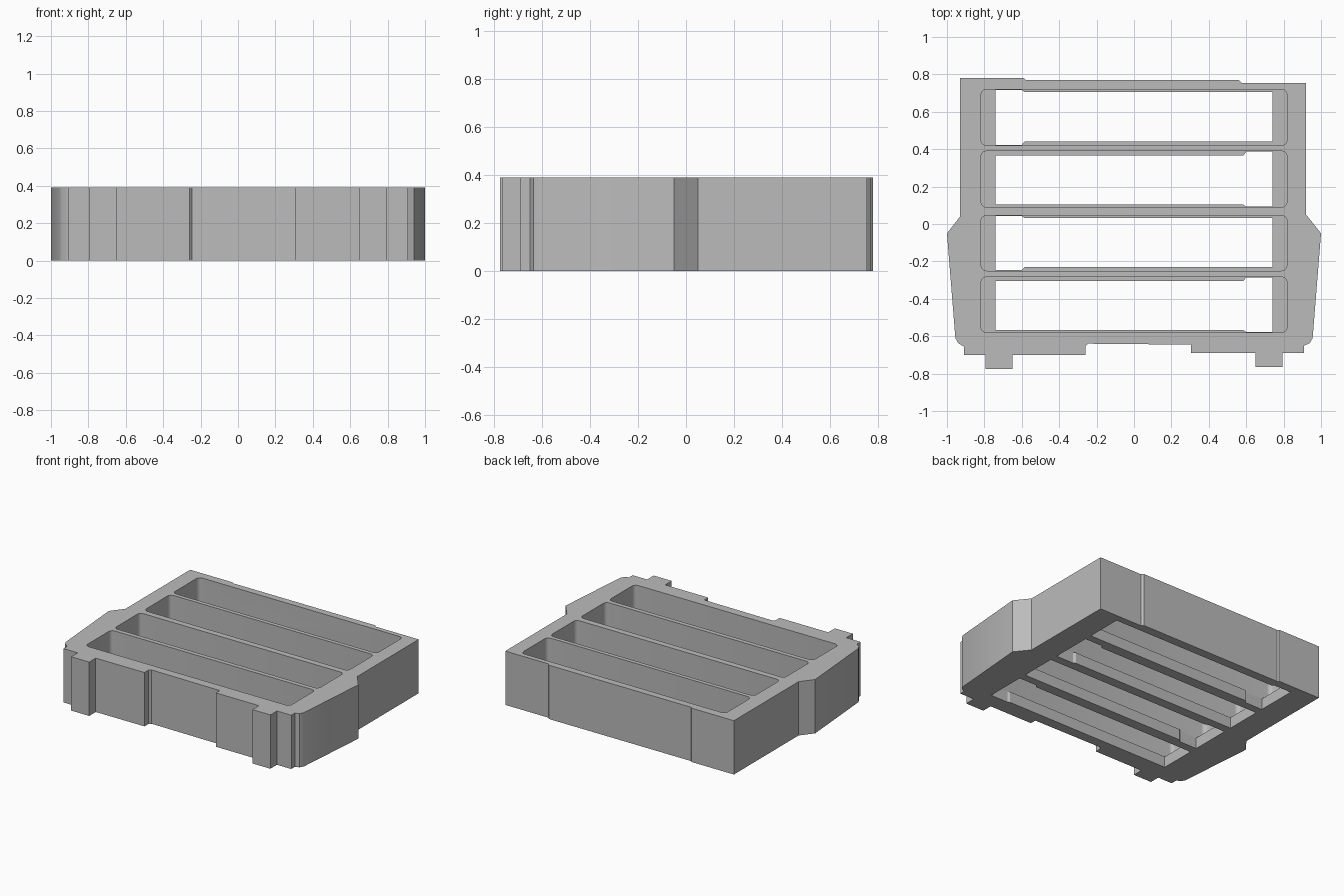
import bpy, bmesh, math

default = bpy.data.objects.get("Cube")
if default:
    bpy.data.objects.remove(default, do_unlink=True)

HEIGHT = 0.39
FLOOR = 0.08      # thickness of the ledge at the bottom of each slot

grey = bpy.data.materials.new("light grey")
grey.use_nodes = True
COLOUR = (0.5, 0.5, 0.5, 1)
grey.diffuse_color = COLOUR
grey.node_tree.nodes["Principled BSDF"].inputs["Base Color"].default_value = COLOUR


def prism(name, points, bottom, top):
    """Extrude a flat outline between two heights."""
    mesh = bpy.data.meshes.new(name)
    bm = bmesh.new()
    face = bm.faces.new([bm.verts.new((x, y, bottom)) for x, y in points])
    grown = bmesh.ops.extrude_face_region(bm, geom=[face])["geom"]
    verts = [g for g in grown if isinstance(g, bmesh.types.BMVert)]
    bmesh.ops.translate(bm, vec=(0, 0, top - bottom), verts=verts)
    bmesh.ops.recalc_face_normals(bm, faces=bm.faces)
    bm.to_mesh(mesh)
    bm.free()
    mesh.materials.append(grey)
    obj = bpy.data.objects.new(name, mesh)
    bpy.context.collection.objects.link(obj)
    return obj


def rounded_rectangle(half_width, low, high, radius, steps=5):
    points = []
    corners = [(1, high - radius), (-1, high - radius),
               (-1, low + radius), (1, low + radius)]
    for quarter, (side, cy) in enumerate(corners):
        cx = side * (half_width - radius)
        for i in range(steps + 1):
            a = (quarter + i / steps) * math.pi / 2
            points.append((cx + radius * math.cos(a), cy + radius * math.sin(a)))
    return points


def notched_opening(low, high, low_lip, high_lip, side):
    """Through opening, full depth only beyond the lips on one side."""
    end, notch, ramp = 0.74, 0.6, 0.585
    gap = 0.003
    points = [(-end, low + low_lip), (ramp, low + low_lip),
              (notch, low + gap), (end, low + gap),
              (end, high - gap), (notch, high - gap),
              (ramp, high - high_lip), (-end, high - high_lip)]
    return [(side * x, y) for x, y in points]


def cut(body, cutter):
    mod = body.modifiers.new("cut " + cutter.name, "BOOLEAN")
    mod.operation = "DIFFERENCE"
    mod.solver = "EXACT"
    mod.object = cutter
    bpy.context.view_layer.objects.active = body
    bpy.ops.object.modifier_apply(modifier=mod.name)
    bpy.data.objects.remove(cutter, do_unlink=True)


# Outer block: stepped back edge, flared sides, lugs along the front
back = [(-0.93, 0.78), (-0.59, 0.78), (-0.58, 0.77), (0.56, 0.77),
        (0.575, 0.755), (0.92, 0.755)]
left_side = [(0.92, 0.05), (1, -0.05), (0.955, -0.61), (0.94, -0.637),
             (0.91, -0.65)]
front = [(0.91, -0.69), (0.795, -0.69), (0.795, -0.765), (0.65, -0.765),
         (0.65, -0.69), (0.305, -0.69), (0.305, -0.645), (-0.245, -0.64),
         (-0.26, -0.655), (-0.26, -0.7), (-0.65, -0.7), (-0.65, -0.775),
         (-0.795, -0.775), (-0.795, -0.7), (-0.91, -0.7)]
right_side = [(-0.91, -0.655), (-0.94, -0.637), (-0.955, -0.61),
              (-1, -0.05), (-0.93, 0.04)]
body = prism("slotted_tray", back + left_side + front + right_side, 0, HEIGHT)

# Four long slots, each with a ledge and a narrower opening below
slots = [(0.42, 0.72, 0.022, 0.015), (0.09, 0.39, 0.013, 0.025),
         (-0.25, 0.045, 0.02, 0.013), (-0.58, -0.283, 0.012, 0.022)]
for i, (low, high, low_lip, high_lip) in enumerate(slots):
    side = 1 if i % 2 else -1
    cut(body, prism("slot", rounded_rectangle(0.818, low, high, 0.03),
                    FLOOR, HEIGHT + 0.1))
    cut(body, prism("opening", notched_opening(low, high, low_lip, high_lip, side),
                    -0.1, FLOOR + 0.1))

# Smooth only the rounded slot corners
bpy.ops.object.select_all(action="DESELECT")
body.select_set(True)
bpy.context.view_layer.objects.active = body
bpy.ops.object.shade_smooth_by_angle(angle=math.radians(30))
